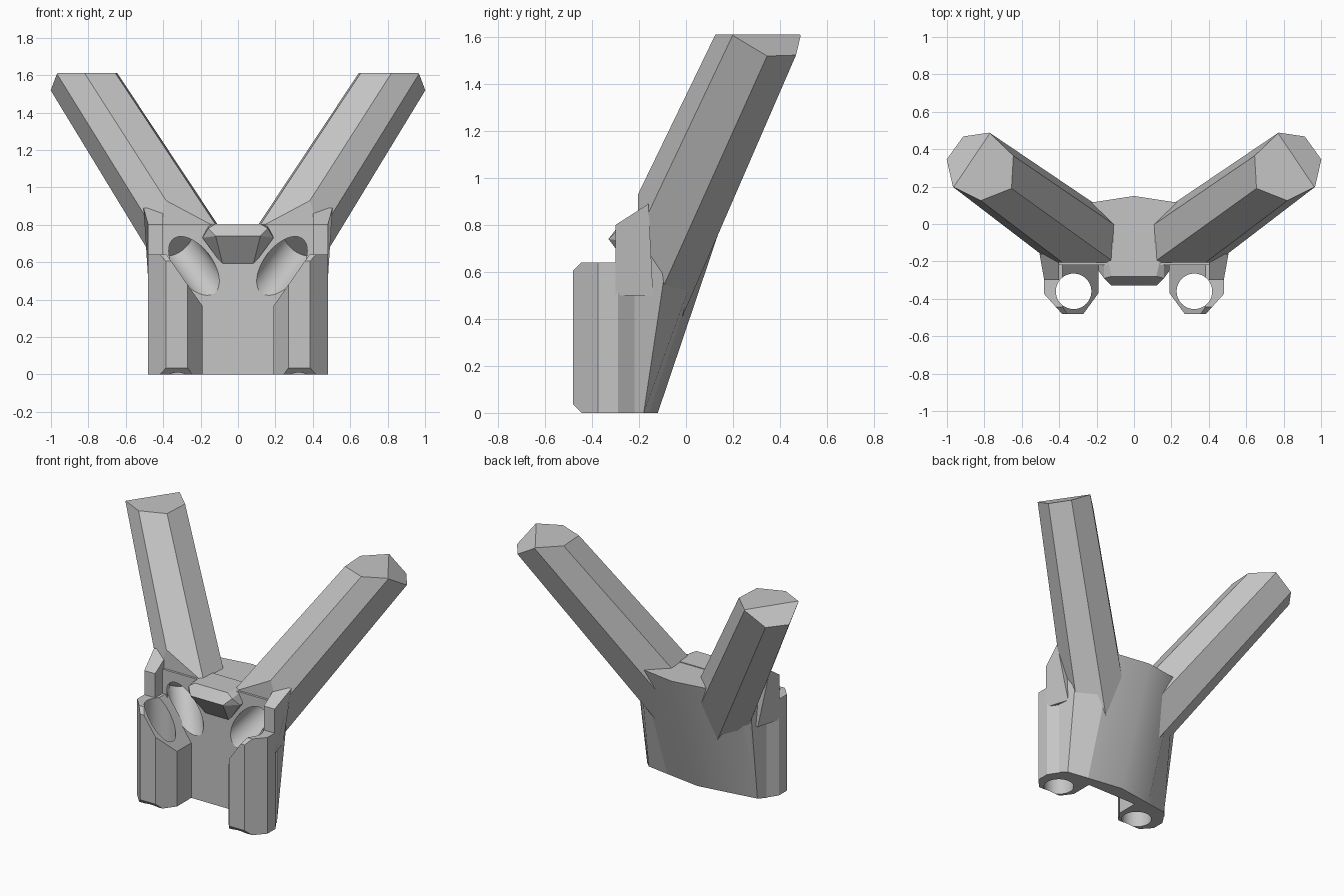
import bpy, bmesh
from mathutils import Vector, Matrix

old = bpy.data.objects.get("Cube")
if old:
    bpy.data.objects.remove(old, do_unlink=True)

grey = bpy.data.materials.new("plain grey")
grey.use_nodes = True
grey.diffuse_color = (0.56, 0.56, 0.56, 1)
grey.node_tree.nodes["Principled BSDF"].inputs["Base Color"].default_value = (0.56, 0.56, 0.56, 1)


def finish(name, bm, helper=False):
    bmesh.ops.recalc_face_normals(bm, faces=bm.faces)
    mesh = bpy.data.meshes.new(name)
    bm.to_mesh(mesh)
    bm.free()
    mesh.materials.append(grey)
    obj = bpy.data.objects.new(name, mesh)
    bpy.context.collection.objects.link(obj)
    if helper:
        obj.hide_render = True
        obj.hide_set(True)
    return obj


def loft(lower, upper):
    """Closed solid between two rings of points."""
    bm = bmesh.new()
    a = [bm.verts.new(p) for p in lower]
    b = [bm.verts.new(p) for p in upper]
    bm.faces.new(a)
    bm.faces.new(b)
    for i in range(len(a)):
        j = (i + 1) % len(a)
        bm.faces.new((a[i], a[j], b[j], b[i]))
    return bm


def slice_off(bm, point, normal):
    """Remove what lies beyond a plane and close the opening."""
    cut = bmesh.ops.bisect_plane(bm, geom=bm.verts[:] + bm.edges[:] + bm.faces[:],
                                 plane_co=point, plane_no=normal, clear_outer=True)
    edges = [e for e in cut["geom_cut"] if isinstance(e, bmesh.types.BMEdge)]
    bmesh.ops.contextual_create(bm, geom=edges)


def rod(name, start, end, radius):
    """Mirrored round cutter."""
    start, end = Vector(start), Vector(end)
    axis = end - start
    bm = bmesh.new()
    place = Matrix.Translation((start + end) / 2) @ axis.to_track_quat("Z", "Y").to_matrix().to_4x4()
    bmesh.ops.create_cone(bm, cap_ends=True, segments=48, radius1=radius, radius2=radius,
                          depth=axis.length, matrix=place)
    obj = finish(name, bm, helper=True)
    obj.modifiers.new("mirror", "MIRROR")
    return obj


def complete(obj, cutters=(), mirror=False):
    for cutter in cutters:
        mod = obj.modifiers.new("cut", "BOOLEAN")
        mod.operation = "DIFFERENCE"
        mod.solver = "EXACT"
        mod.object = cutter
    if mirror:
        obj.modifiers.new("mirror", "MIRROR")
    bpy.ops.object.select_all(action="DESELECT")
    bpy.context.view_layer.objects.active = obj
    obj.select_set(True)
    bpy.ops.object.convert(target="MESH")
    bpy.ops.object.shade_smooth_by_angle(angle=0.4)


# Cutters: upright sockets and slanted bores running up into the arms
lean = Vector((0.636, 0.46, 1))
drill = Vector((0.64, 0.7, 0.85))
bore_mid = Vector((0.235, -0.22, 0.58))
socket = rod("socket_cutter", (0.323, -0.36, -0.1), (0.323, -0.36, 1), 0.095)
bore = rod("bore_cutter", bore_mid - drill * 0.3, bore_mid + drill * 0.15, 0.1)

# Body plate with a ridged, backward leaning rear
base = [(0.44, -0.22), (0.4, -0.18), (0.25, -0.157), (0, -0.12)]
top = [(0.44, -0.22), (0.42, -0.06), (0.26, 0.11), (0, 0.15)]


def both_sides(half, z):
    return [(x, y, z) for x, y in half] + [(-x, y, z) for x, y in half[-2::-1]]


complete(finish("body", loft(both_sides(base, 0), both_sides(top, 0.8))), [bore])

# Front lip between the arms, tapering underneath
bm = bmesh.new()
for x, y, z in [(0.08, -0.21, 0.58), (0.12, -0.33, 0.74), (0.19, -0.25, 0.73), (0.16, -0.29, 0.78),
                (0.12, -0.28, 0.805), (0.16, -0.1, 0.805), (0.19, -0.1, 0.73), (0.08, -0.1, 0.58)]:
    bm.verts.new((x, y, z))
    bm.verts.new((-x, y, z))
bmesh.ops.convex_hull(bm, input=bm.verts[:])
complete(finish("front_lip", bm), [bore])

# Arms: tapering seven sided bars with a sloped facet at the outer tip
ring = [(0.645, 0.365), (0.655, 0.19), (0.82, 0.125), (0.97, 0.2),
        (1.057, 0.386), (0.967, 0.506), (0.775, 0.49)]
centre = Vector((0.85, 0.31, 1.61))
low = [centre - lean * 1.36 + (Vector((x, y, 1.61)) - centre) * 1.18 for x, y in ring]
bm = loft(low, [(x, y, 1.61) for x, y in ring])
d, e, g = Vector((0.97, 0.2, 1.605)), Vector((1, 0.345, 1.52)), Vector((0.775, 0.49, 1.605))
slope = (e - d).cross(g - d)
slice_off(bm, d, slope if slope.z > 0 else -slope)
slice_off(bm, (0, -0.205, 0), (0, -1, 0))
complete(finish("arms", bm), [bore], mirror=True)

# Socket tubes with chamfered front and slanted inner top
plan = [(0.42, -0.2), (0.48, -0.29), (0.48, -0.375), (0.385, -0.48),
        (0.27, -0.48), (0.19, -0.37), (0.19, -0.2)]
bm = loft([(x, y, 0) for x, y in plan], [(x, y, 0.64) for x, y in plan])
slice_off(bm, (0, -0.48, 0.035), (0, -1, -1))
slice_off(bm, (0, -0.48, 0.605), (0, -1, 1))
slice_off(bm, (0.385, 0, 0.645), (-0.265, 0, 0.185))
complete(finish("socket_tubes", bm), [socket], mirror=True)

# Pointed side posts above the tubes
outer = [(0.48, -0.3, 0.5), (0.48, -0.3, 0.8), (0.505, -0.16, 0.89), (0.43, -0.14, 0.5)]
inner = [(0.4, y, z) for x, y, z in outer]
complete(finish("side_posts", loft(outer, inner)), [socket], mirror=True)
